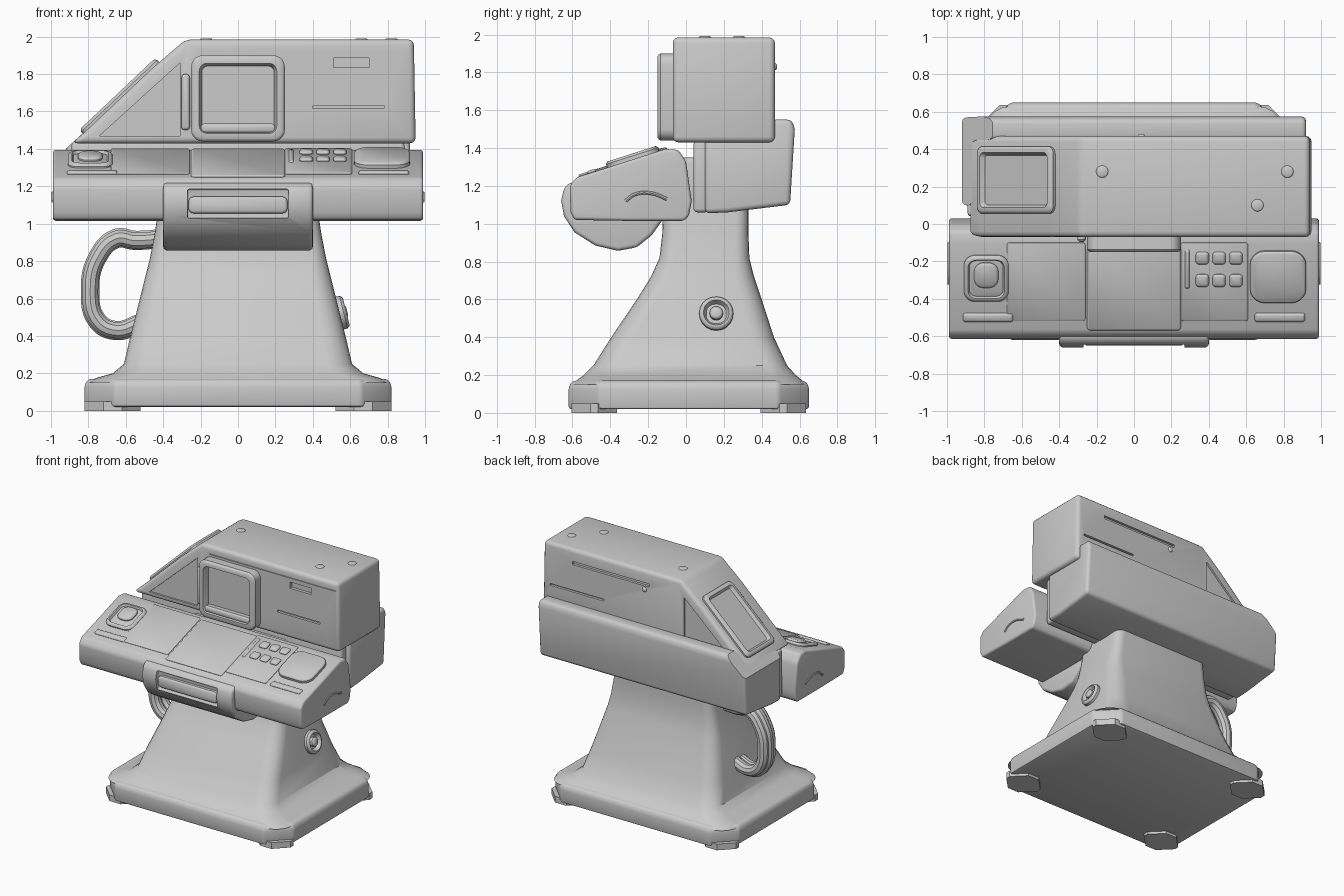
import bpy, bmesh, math
from mathutils import Matrix, Vector

if "Cube" in bpy.data.objects:
    bpy.data.objects.remove(bpy.data.objects["Cube"])

cutters = []


def add(name, bm, bevel=0, seg=3, matrix=Matrix()):
    bmesh.ops.transform(bm, matrix=matrix, verts=bm.verts)
    bmesh.ops.recalc_face_normals(bm, faces=bm.faces)
    me = bpy.data.meshes.new(name)
    bm.to_mesh(me)
    bm.free()
    ob = bpy.data.objects.new(name, me)
    bpy.context.collection.objects.link(ob)
    if bevel:
        m = ob.modifiers.new("Bevel", 'BEVEL')
        m.width, m.segments, m.limit_method = bevel, seg, 'ANGLE'
        m.angle_limit = math.radians(25)
    return ob


def extrude(name, pts, a0, a1, axis='x', bevel=0, seg=3):
    """Extrude a (y,z) profile along x, or an (x,z) profile along y."""
    bm = bmesh.new()
    rows = [[bm.verts.new((a, p, q) if axis == 'x' else (p, a, q)) for p, q in pts] for a in (a0, a1)]
    n = len(pts)
    for r in rows:
        bm.faces.new(r)
    for i in range(n):
        bm.faces.new((rows[0][i], rows[0][(i + 1) % n], rows[1][(i + 1) % n], rows[1][i]))
    return add(name, bm, bevel, seg)


def box(name, x0, x1, y0, y1, z0, z1, bevel=0):
    return extrude(name, [(y0, z0), (y1, z0), (y1, z1), (y0, z1)], x0, x1, 'x', bevel)


def rounded(w, h, r, n):
    pts = []
    for k, (sx, sy) in enumerate([(1, 1), (-1, 1), (-1, -1), (1, -1)]):
        for i in range(n + 1):
            a = math.pi / 2 * (k + i / n)
            pts.append((sx * (w / 2 - r) + r * math.cos(a), sy * (h / 2 - r) + r * math.sin(a)))
    return pts


def loft(name, sections, matrix=Matrix(), n=5, bevel=0):
    """Join rounded rectangles (w, h, z, radius, centre y) into one capped skin."""
    bm = bmesh.new()
    rings = [[bm.verts.new((x, y + s[4] if len(s) > 4 else y, s[2])) for x, y in rounded(s[0], s[1], s[3], n)]
             for s in sections]
    for a, b in zip(rings, rings[1:]):
        for i in range(len(a)):
            j = (i + 1) % len(a)
            bm.faces.new((a[i], a[j], b[j], b[i]))
    bm.faces.new(rings[0])
    bm.faces.new(rings[-1])
    return add(name, bm, bevel, 2, matrix)


def pad(name, w, h, t, r, matrix):
    e = min(t, 0.012)
    return loft(name, [(w, h, -0.02, r), (w, h, t - e, r), (w - e, h - e, t - e * .3, r - e / 2),
                       (w - 2 * e, h - 2 * e, t, r - e)], matrix)


def frame(name, w, h, t, r, rim, depth, matrix):
    e = 0.015
    return loft(name, [(w, h, -0.02, r), (w, h, t - e, r), (w - e, h - e, t - e * .3, r - e / 2),
                       (w - 2 * e, h - 2 * e, t, r - e), (w - 2 * rim + e, h - 2 * rim + e, t, r * .7),
                       (w - 2 * rim, h - 2 * rim, t - e, r * .6),
                       (w - 2 * rim - e, h - 2 * rim - e, t - depth, r * .5)], matrix)


def cut(target, cutter):
    cutter.hide_render = True
    cutters.append(cutter)
    m = target.modifiers.new("Cut", 'BOOLEAN')
    m.operation, m.object, m.solver = 'DIFFERENCE', cutter, 'EXACT'


def tube(name, pts, r, res=3):
    cu = bpy.data.curves.new(name, 'CURVE')
    cu.dimensions, cu.bevel_depth, cu.bevel_resolution, cu.use_fill_caps = '3D', r, res, True
    sp = cu.splines.new('BEZIER')
    sp.bezier_points.add(len(pts) - 1)
    for b, p in zip(sp.bezier_points, pts):
        b.co = p
        b.handle_left_type = b.handle_right_type = 'AUTO'
    bpy.context.collection.objects.link(bpy.data.objects.new(name, cu))


FRONT = Matrix.Rotation(math.pi / 2, 4, 'X')
T = lambda x, y, z: Matrix.Translation((x, y, z))

# Base plate with chamfered corners and low corner feet
loft("base", [(1.64, 1.27, 0.02, .16, .015), (1.64, 1.27, .14, .16, .015), (1.60, 1.23, .17, .15, .015)], n=1, bevel=.015)
for sx in (-1, 1):
    for sy in (-1, 1):
        loft("foot", [(.30, .24, 0, .1), (.30, .24, .05, .1)], T(sx * .67, .015 + sy * .5, 0), n=1)

# Flared pedestal: z, half width, front y, back y, corner radius
rows = [(.15, .80, -.60, .63, .14), (.175, .76, -.575, .61, .14), (.20, .67, -.54, .58, .14), (.25, .61, -.49, .535, .13),
        (.40, .575, -.395, .465, .12), (.60, .525, -.26, .40, .11), (.72, .495, -.185, .36, .10),
        (.82, .47, -.14, .335, .08), (.95, .445, -.125, .33, .07), (1.12, .42, -.12, .33, .06)]
loft("pedestal", [(2 * hx, b - f, z, r, (f + b) / 2) for z, hx, f, b, r in rows])

# Side knob
SIDE = T(.535, .16, .52) @ Matrix.Rotation(math.radians(76), 4, 'Y')
frame("knob_ring", .18, .18, .045, .089, .03, .03, SIDE)
pad("knob_centre", .07, .07, .05, .034, SIDE)

# Cable loop made of strands
for i, (dy, k) in enumerate([(-.035, 1), (.035, .97), (0, 1.04)]):
    path = [(-.40, .92), (-.55, .91), (-.65, .92), (-.75, .82), (-.79, .65), (-.75, .48), (-.65, .43), (-.52, .47)]
    tube("cable_strand", [(-.6 + (x + .6) * k, .1 + dy, .67 + (z - .67) * k) for x, z in path], .045)

# Neck joining console, pedestal and head
box("neck", -.42, .42, -.12, .2, 1.0, 1.35, .03)

# Lower head
lower = extrude("lower_head", [(.10, 1.055), (.22, 1.06), (.55, 1.10), (.575, 1.50), (.56, 1.55), (.45, 1.55),
                               (.45, 1.45), (.10, 1.45)], -.92, .92, 'x', .025)
cut(lower, extrude("corner_cutter", [(-1.1, 1.24), (-.70, 1.60), (-1.1, 1.60)], -.2, .8, 'y'))
box("front_slab", -.89, .89, .04, .12, 1.06, 1.44, .02)

# Upper head with sloped left end
upper = extrude("upper_head", [(-.89, 1.43), (-.82, 1.49), (-.46, 1.83), (-.28, 1.985), (.94, 1.985), (.95, 1.43)],
                -.07, .47, 'y', .03)
for y0, y1 in ((-.2, -.055), (.455, .6)):
    cut(upper, extrude("triangle_cutter", [(-.74, 1.47), (-.31, 1.47), (-.31, 1.86)], y0, y1, 'y'))
for x0, x1, y0, y1, z0, z1 in [(.40, .78, -.2, -.05, 1.615, 1.632), (-.2, .92, -.2, -.063, 1.917, 1.924),
                               (.51, .70, -.2, -.045, 1.835, 1.885), (0, .68, .45, .6, 1.86, 1.885),
                               (.40, .88, .45, .6, 1.64, 1.655)]:
    cut(upper, box("slot_cutter", x0, x1, y0, y1, z0, z1))

# Lens frame, hinge strip and small window insert
frame("lens_frame", .50, .46, .08, .06, .05, .05, T(0, -.07, 1.67) @ FRONT)
pad("lens_lower_lip", .40, .05, .075, .02, T(0, -.07, 1.51) @ FRONT)
pad("hinge_strip", .045, .30, .025, .02, T(-.28, -.07, 1.65) @ FRONT)
pad("rear_pin", .04, .04, .012, .019, T(.04, .47, 1.83) @ Matrix.Rotation(-math.pi / 2, 4, 'X'))

# Sloped window and top pins
frame("sloped_window", .56, .36, .03, .04, .04, .026, T(-.625, .235, 1.672) @ Matrix.Rotation(math.radians(-43.4), 4, 'Y'))
for x, y in ((-.17, .28), (.82, .28), (.66, .10)):
    pad("top_pin", .065, .065, .006, .032, T(x, y, 1.985))

# Console body
extrude("console", [(-.59, 1.02), (-.61, 1.06), (-.615, 1.20), (-.58, 1.245), (-.42, 1.295), (-.11, 1.395),
                    (-.04, 1.39), (0, 1.33), (.03, 1.12), (.015, 1.04), (-.01, 1.015), (-.3, 1.015)], -.99, .99, 'x', .04, 4)


# Console top controls, laid on the sloping face
def on_top(x, y):
    return T(x, y, 1.25 + .32 * (y + .57)) @ Matrix.Rotation(.31, 4, 'X')


pad("centre_panel", .50, .48, .008, .015, on_top(0, -.34))
pad("left_panel", .42, .44, .004, .015, on_top(-.47, -.31))
pad("keypad_panel", .36, .44, .006, .015, on_top(.43, -.31))
frame("dial_frame", .24, .26, .02, .06, .03, .012, on_top(-.79, -.29))
pad("dial_button", .13, .14, .028, .05, on_top(-.79, -.27))
pad("touch_pad", .30, .29, .028, .08, on_top(.77, -.28))
for sx in (-1, 1):
    pad("front_strip", .27, .05, .012, .015, on_top(sx * .78, -.50))
    tube("end_groove_lip", [(sx * .988, y, z) for y, z in ((-.32, 1.12), (-.27, 1.155), (-.18, 1.16), (-.10, 1.13))], .010, 2)
for i in range(3):
    for y in (-.18, -.30):
        pad("key", .07, .07, .022, .018, on_top(.365 + i * .09, y))
pad("key_slider", .03, .22, .015, .012, on_top(.285, -.24))

# Front grip with pocket and bar
grip = extrude("grip", [(-.61, 1.22), (-.645, 1.19), (-.66, 1.12), (-.645, 1.04), (-.59, .955), (-.48, .885), (-.36, .857),
                        (-.26, .875), (-.18, .94), (-.11, 1.04), (-.2, 1.2)], -.40, .40, 'x', .02)
cut(grip, box("pocket_cutter", -.27, .27, -.8, -.615, 1.03, 1.185, .01))
pad("grip_bar", .53, .09, .03, .03, T(0, -.62, 1.10) @ FRONT)

# Bake modifiers, drop cutters and smooth the curved surfaces
bpy.ops.object.select_all(action='SELECT')
bpy.context.view_layer.objects.active = grip
bpy.ops.object.convert(target='MESH')
for c in cutters:
    bpy.data.objects.remove(c, do_unlink=True)
bpy.ops.object.select_all(action='SELECT')
bpy.context.view_layer.objects.active = grip
bpy.ops.object.shade_smooth_by_angle(angle=math.radians(35))
